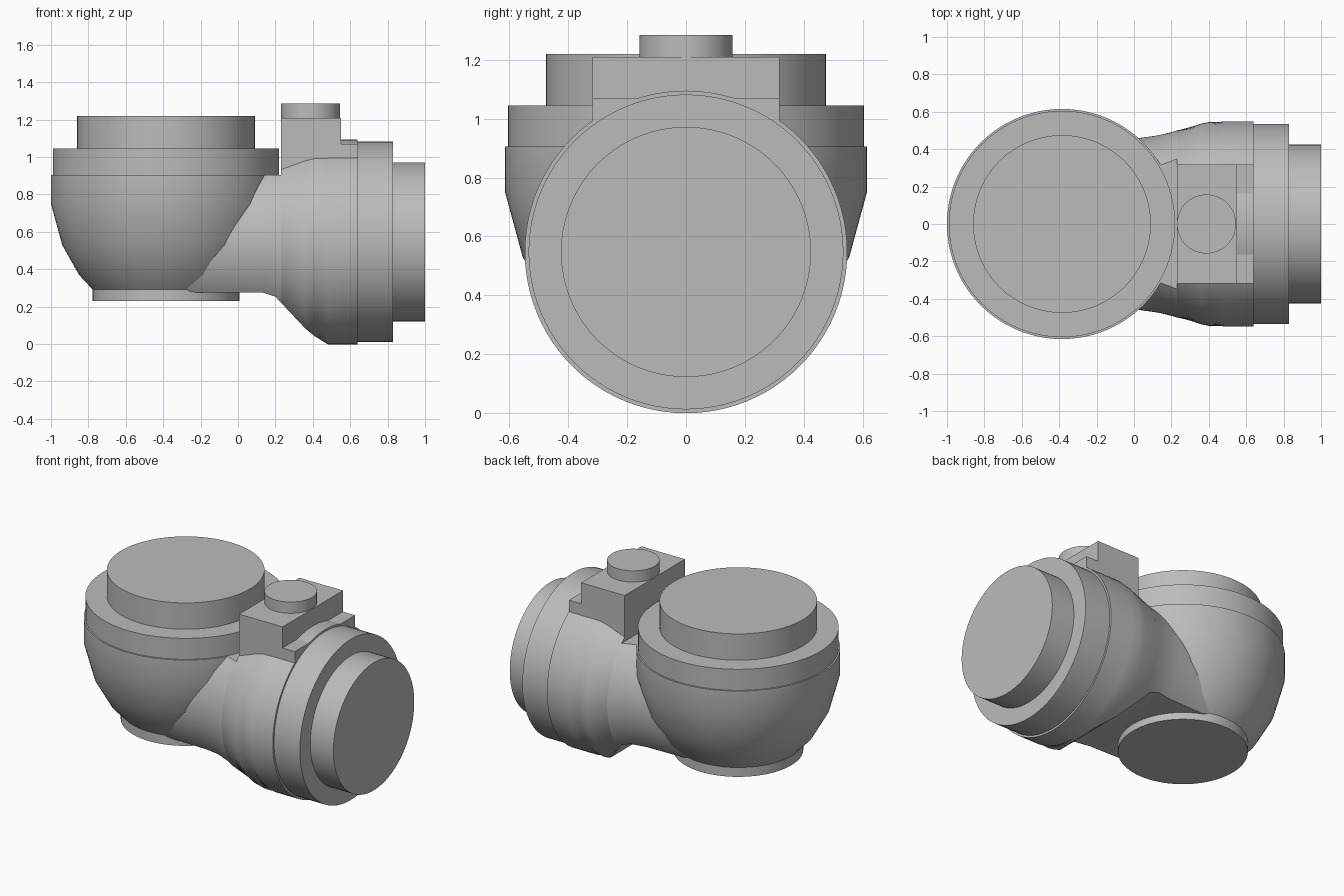
import bpy
import bmesh
import math
from mathutils import Matrix

cube = bpy.data.objects.get("Cube")
if cube:
    bpy.data.objects.remove(cube, do_unlink=True)

grey = bpy.data.materials.new("cast_grey")
grey.use_nodes = True
grey.diffuse_color = (0.5, 0.5, 0.5, 1)
grey.node_tree.nodes["Principled BSDF"].inputs["Base Color"].default_value = (0.5, 0.5, 0.5, 1)

BOWL_X = -0.385   # vertical axis of the bowl
AXIS_Z = 0.547    # height of the horizontal outlet axis


def finish(name, bm, smooth=True):
    bmesh.ops.remove_doubles(bm, verts=bm.verts, dist=0.0001)
    bmesh.ops.recalc_face_normals(bm, faces=bm.faces)
    mesh = bpy.data.meshes.new(name)
    bm.to_mesh(mesh)
    bm.free()
    mesh.materials.append(grey)
    obj = bpy.data.objects.new(name, mesh)
    bpy.context.collection.objects.link(obj)
    if smooth:
        bpy.ops.object.select_all(action="DESELECT")
        obj.select_set(True)
        bpy.context.view_layer.objects.active = obj
        bpy.ops.object.shade_smooth_by_angle(angle=math.radians(32))
    return obj


def loft(name, rings):
    """Skin closed rings of equal length and cap both ends."""
    bm = bmesh.new()
    rows = [[bm.verts.new(p) for p in ring] for ring in rings]
    for a, b in zip(rows, rows[1:]):
        for i in range(len(a)):
            j = (i + 1) % len(a)
            bm.faces.new((a[i], a[j], b[j], b[i]))
    bm.faces.new(rows[0])
    bm.faces.new(rows[-1])
    return finish(name, bm)


def turned(name, profile, matrix, sides=96):
    """Solid of revolution from (radius, height) pairs."""
    angles = [math.tau * i / sides for i in range(sides)]
    obj = loft(name, [[(r * math.cos(a), r * math.sin(a), h) for a in angles]
                      for r, h in profile])
    obj.data.transform(matrix)
    return obj


# Upright bowl with its foot, rim and lid
upright = Matrix.Translation((BOWL_X, 0, 0))
turned("bowl_foot", [(0.392, 0.23), (0.392, 0.3)], upright)
turned("bowl", [(0.39, 0.29), (0.465, 0.37), (0.555, 0.53),
                (0.615, 0.75), (0.615, 0.905)], upright)
turned("bowl_rim", [(0.605, 0.9), (0.605, 1.045)], upright)
turned("bowl_lid", [(0.475, 1.04), (0.475, 1.22)], upright)

# Outlet collar and end disc along x
sideways = Matrix.Translation((0, 0, AXIS_Z)) @ Matrix.Rotation(math.pi / 2, 4, "Y")
turned("outlet_collar", [(0.535, 0.63), (0.535, 0.83)], sideways)
turned("outlet_disc", [(0.425, 0.82), (0.425, 1.0)], sideways)


def section(x, radius, low, high, steps=48):
    """Circle across x, cut flat below low and above high."""
    def angle(z):
        return math.asin(max(-1, min(1, (z - AXIS_Z) / radius)))
    a0, a1 = angle(low), angle(high)
    arc = [a0 + (a1 - a0) * i / steps for i in range(steps + 1)]
    half = [(radius * math.cos(a), AXIS_Z + radius * math.sin(a)) for a in arc]
    return ([(x, y, z) for y, z in half]
            + [(x, -y, z) for y, z in reversed(half)])


# Flared outlet body: x, radius, flat underside height, flat top height
loft("outlet_body", [section(*s) for s in (
    (-0.3, 0.455, 0.292, 0.905),
    (-0.23, 0.455, 0.277, 0.905),
    (0.03, 0.46, 0.277, 0.905),
    (0.13, 0.474, 0.277, 0.905),
    (0.2, 0.491, 0.253, 0.905),
    (0.23, 0.5, 0.221, 0.905),
    (0.23, 0.5, 0.221, 2),
    (0.36, 0.537, 0.083, 2),
    (0.41, 0.547, 0.042, 2),
    (0.48, 0.548, -1, 2),
    (0.64, 0.548, -1, 2))])

# Stepped mounting block, one side profile extruded across y
bm = bmesh.new()
outline = [(0.23, 0.85), (0.64, 0.85), (0.64, 1.07),
           (0.55, 1.07), (0.55, 1.21), (0.23, 1.21)]
face = bm.faces.new([bm.verts.new((x, -0.317, z)) for x, z in outline])
side = bmesh.ops.extrude_face_region(bm, geom=[face])
bmesh.ops.translate(bm, vec=(0, 0.634, 0),
                    verts=[v for v in side["geom"] if isinstance(v, bmesh.types.BMVert)])
finish("mounting_block", bm, smooth=False)

# Round boss on the block
turned("block_boss", [(0.158, 1.2), (0.158, 1.285)],
       Matrix.Translation((0.388, 0, 0)), sides=64)
